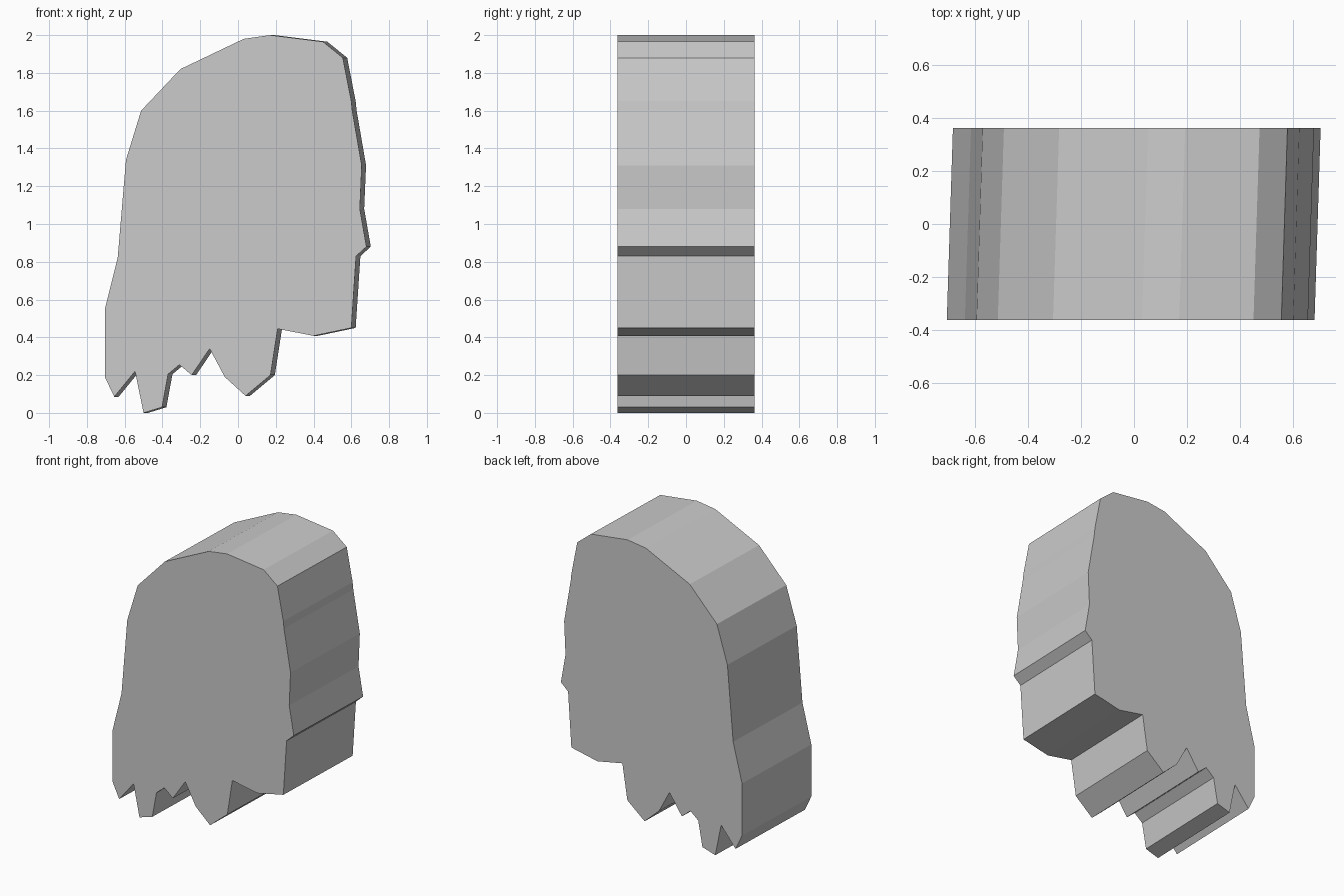
import bpy
import bmesh

cube = bpy.data.objects.get("Cube")
if cube:
    bpy.data.objects.remove(cube, do_unlink=True)

# Single grey material
GREY = (0.6, 0.6, 0.6, 1.0)
mat = bpy.data.materials.new("plain_grey")
mat.use_nodes = True
mat.diffuse_color = GREY
mat.node_tree.nodes["Principled BSDF"].inputs["Base Color"].default_value = GREY

# Domed outline with a ragged lower edge, clockwise from the crown
dome_right = [(.03, 1.98), (.17, 2), (.45, 1.965), (.555, 1.88), (.6, 1.65),
              (.605, 1.6), (.655, 1.31), (.645, 1.08), (.68, .88), (.625, .83)]
ragged_hem = [(.6, .45), (.4, .408), (.21, .445), (.172, .2), (.04, .09),
              (-.07, .19), (-.15, .34), (-.245, .2), (-.31, .255), (-.37, .205),
              (-.402, .03), (-.5, 0), (-.545, .22), (-.655, .085), (-.705, .19)]
dome_left = [(-.705, .55), (-.637, .82), (-.593, 1.34), (-.513, 1.6), (-.305, 1.82)]
outline = dome_right + ragged_hem + dome_left

# Extrude the outline to the back with a slight sideways slant
HALF_DEPTH, SLANT = 0.362, 0.023
bm = bmesh.new()
front = bm.faces.new([bm.verts.new((x, -HALF_DEPTH, z)) for x, z in outline])
result = bmesh.ops.extrude_face_region(bm, geom=[front], use_keep_orig=True)
back_verts = [g for g in result["geom"] if isinstance(g, bmesh.types.BMVert)]
bmesh.ops.translate(bm, verts=back_verts, vec=(SLANT, 2 * HALF_DEPTH, 0))
bmesh.ops.recalc_face_normals(bm, faces=bm.faces)

mesh = bpy.data.meshes.new("ragged_slab")
bm.to_mesh(mesh)
bm.free()
mesh.materials.append(mat)
slab = bpy.data.objects.new("ragged_slab", mesh)
bpy.context.collection.objects.link(slab)
